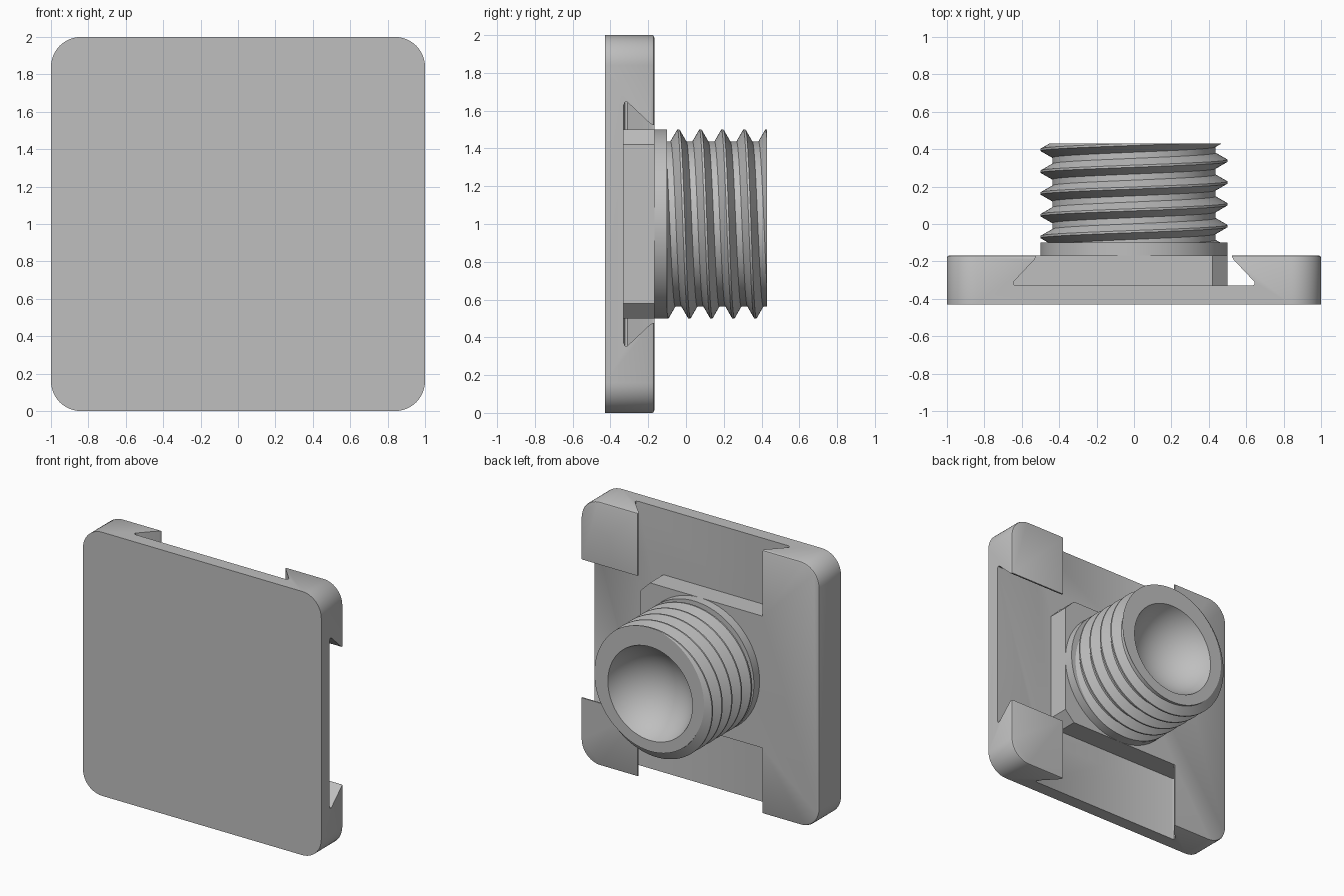
import bpy
import bmesh
from math import pi, cos, sin, sqrt, floor

cube = bpy.data.objects.get("Cube")
if cube:
    bpy.data.objects.remove(cube, do_unlink=True)

grey = bpy.data.materials.new("plain grey")
grey.use_nodes = True
colour = (0.52, 0.52, 0.52, 1)
grey.diffuse_color = colour
grey.node_tree.nodes["Principled BSDF"].inputs["Base Color"].default_value = colour

FRONT, FLOOR, BACK, END = -0.43, -0.33, -0.168, 0.43


def make(name, bm):
    bmesh.ops.recalc_face_normals(bm, faces=bm.faces)
    mesh = bpy.data.meshes.new(name)
    bm.to_mesh(mesh)
    bm.free()
    mesh.materials.append(grey)
    obj = bpy.data.objects.new(name, mesh)
    bpy.context.collection.objects.link(obj)
    return obj


def loft(name, rings):
    """Join matching rings of points and cap both ends."""
    bm = bmesh.new()
    loops = [[bm.verts.new(p) for p in ring] for ring in rings]
    n = len(loops[0])
    for a, b in zip(loops, loops[1:]):
        for i in range(n):
            j = (i + 1) % n
            bm.faces.new((a[i], a[j], b[j], b[i]))
    bm.faces.new(loops[0])
    bm.faces.new(loops[-1])
    return make(name, bm)


def cut(target, cutter):
    mod = target.modifiers.new("cut", 'BOOLEAN')
    mod.operation, mod.solver, mod.object = 'DIFFERENCE', 'EXACT', cutter
    cutter.hide_render = True


def rounded_square(half, radius, y, steps=12):
    pts = []
    for q, (sx, sz) in enumerate([(1, 1), (-1, 1), (-1, -1), (1, -1)]):
        for k in range(steps + 1):
            a = (q + k / steps) * pi / 2
            c = half - radius
            pts.append((sx * c + radius * cos(a), y, 1 + sz * c + radius * sin(a)))
    return pts


def smooth(obj, angle):
    bpy.ops.object.select_all(action='DESELECT')
    obj.select_set(True)
    bpy.context.view_layer.objects.active = obj
    bpy.ops.object.shade_smooth_by_angle(angle=angle)


# Square plate with rounded corners and softened back edge
plate = loft("plate", [rounded_square(1, 0.16, FRONT),
                       rounded_square(1, 0.16, BACK - 0.012),
                       rounded_square(0.996, 0.156, BACK - 0.004),
                       rounded_square(0.988, 0.148, BACK)])

# Dovetail slots: one right through vertically, one open only to the left
half = [(0.63, FLOOR), (0.645, FLOOR + 0.007), (0.645, FLOOR + 0.02),
        (0.532, BACK - 0.022), (0.525, BACK - 0.01), (0.525, 0)]
dovetail = half + [(-a, y) for a, y in reversed(half)]
slot_up = loft("slot_up_cutter",
               [[(a, y, z) for a, y in dovetail] for z in (-0.1, 2.1)])
slot_side = loft("slot_side_cutter",
                 [[(x, y, 1 + a) for a, y in dovetail] for x in (0.02, 1.1)])

# Central block left standing, joined to the full-height strip
outline = [(-0.8, 0.5), (0.42, 0.5), (0.5, 0.42),
           (0.5, -0.42), (0.42, -0.5), (-0.8, -0.5)]
block = loft("block_keeper", [[(x, y, 1 + z) for x, z in outline]
                              for y in (FRONT + 0.02, 0.1)])
for slot in (slot_up, slot_side):
    cut(slot, block)
    cut(plate, slot)

# Bake the cuts and drop the cutters
bpy.context.view_layer.update()
graph = bpy.context.evaluated_depsgraph_get()
baked = bpy.data.meshes.new_from_object(plate.evaluated_get(graph))
plate.modifiers.clear()
plate.data = baked
for helper in (slot_up, slot_side, block):
    bpy.data.objects.remove(helper, do_unlink=True)
smooth(plate, 0.5)

# Round collar at the foot of the thread
SIDES = 128
collar = loft("collar", [[(0.5 * cos(2 * pi * i / SIDES), y,
                           1 + 0.5 * sin(2 * pi * i / SIDES))
                          for i in range(SIDES)] for y in (BACK - 0.02, -0.1)])
smooth(collar, 0.6)

# Threaded stud with a hollow round socket in its end
PITCH, CREST_Y, CREST, ROOT = 0.1165, 0.28, 0.5, 0.437
KEYS = (-0.05, 0.05, 0.36, 0.64)
FOOT = -0.105


def thread_radius(turn, y):
    phase = (y - CREST_Y) / PITCH - turn
    away = abs(phase - floor(phase + 0.5))
    t = min(1, max(0, (away - KEYS[1]) / (KEYS[2] - KEYS[1])))
    return CREST + (ROOT - CREST) * t


MOUTH, DEPTH = 0.355, 0.25
BALL = (MOUTH ** 2 + DEPTH ** 2) / (2 * DEPTH)
socket = []
for k in range(17):
    r = MOUTH * cos(k / 16 * pi / 2)
    socket.append((END - DEPTH + BALL - sqrt(BALL ** 2 - r * r), r))

bm = bmesh.new()
columns = []
for i in range(SIDES + 1):
    turn = i / SIDES
    path = [(FOOT, 0)]
    for k in range(-6, 4):
        for key in KEYS:
            y = min(END, max(FOOT, CREST_Y + PITCH * (turn + k + key)))
            path.append((y, thread_radius(turn, y)))
    path += socket
    a = 2 * pi * turn
    columns.append([bm.verts.new((-r * cos(a), y, 1 + r * sin(a)))
                    for y, r in path])
for a, b in zip(columns, columns[1:]):
    for j in range(len(a) - 1):
        bm.faces.new((a[j], b[j], b[j + 1], a[j + 1]))
bmesh.ops.remove_doubles(bm, verts=bm.verts, dist=0.00005)
bmesh.ops.dissolve_degenerate(bm, edges=bm.edges, dist=0.00005)
stud = make("threaded_stud", bm)
smooth(stud, 0.5)
